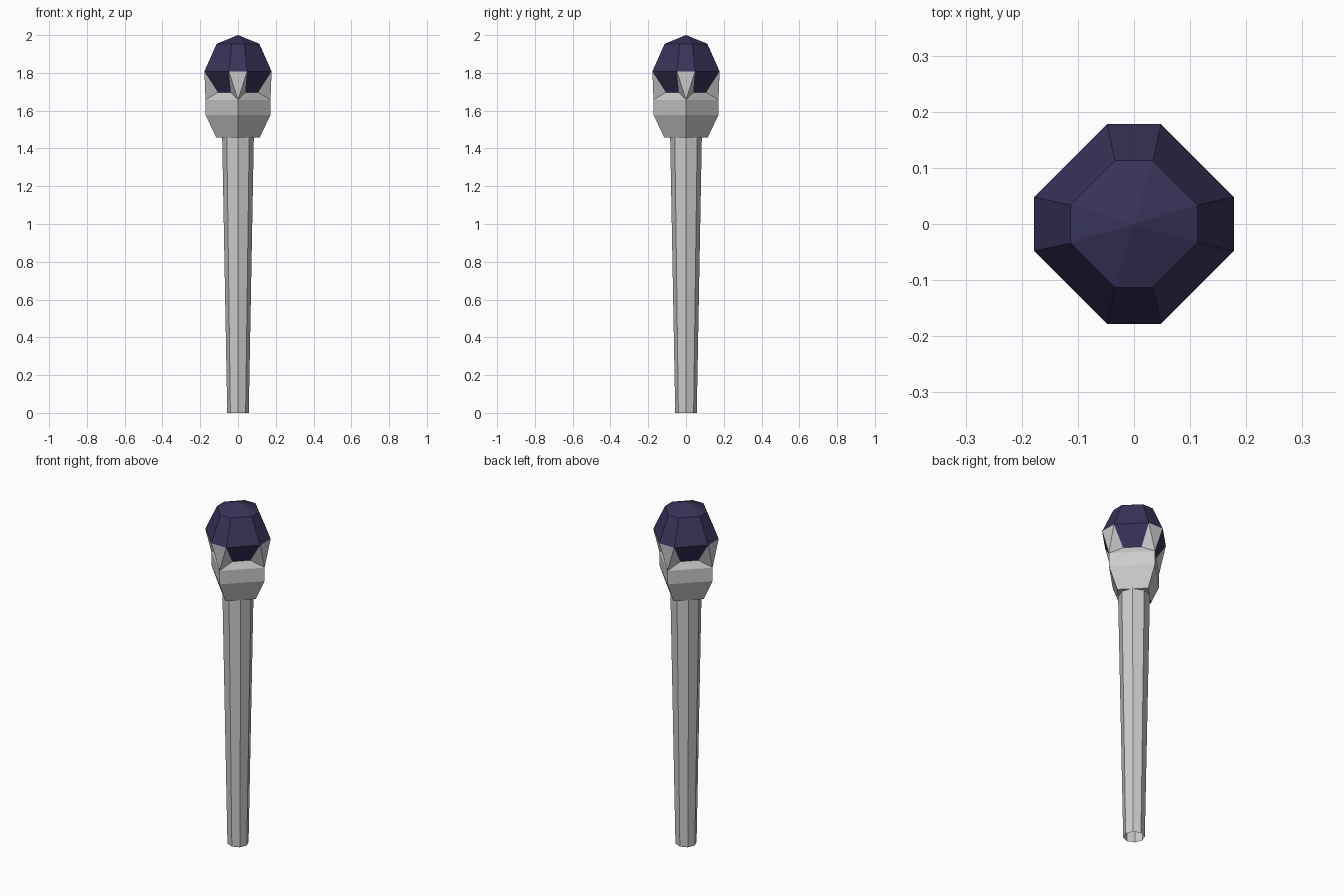
import bpy, bmesh
from math import cos, sin, pi

if "Cube" in bpy.data.objects:
    bpy.data.objects.remove(bpy.data.objects["Cube"])


def make_object(name, bm, color=None):
    bmesh.ops.recalc_face_normals(bm, faces=bm.faces)
    mesh = bpy.data.meshes.new(name)
    bm.to_mesh(mesh)
    bm.free()
    obj = bpy.data.objects.new(name, mesh)
    bpy.context.collection.objects.link(obj)
    if color:
        mat = bpy.data.materials.new(name + "_material")
        mat.diffuse_color = color
        mat.use_nodes = True
        mat.node_tree.nodes["Principled BSDF"].inputs["Base Color"].default_value = mat.diffuse_color
        mesh.materials.append(mat)
    return obj


def regular_ring(bm, sides, radius, z):
    return [bm.verts.new((radius * cos(2 * pi * i / sides),
                          radius * sin(2 * pi * i / sides), z)) for i in range(sides)]


def cut_ring(bm, a, b, z):
    # square with chamfered corners, starting at the +x side
    ring = []
    for i in range(4):
        c, s = round(cos(i * pi / 2)), round(sin(i * pi / 2))
        for y in (-b, b):
            ring.append(bm.verts.new((a * c - y * s, a * s + y * c, z)))
    return ring


def bridge(bm, low, high):
    n = len(low)
    for i in range(n):
        j = (i + 1) % n
        bm.faces.new((low[i], low[j], high[j], high[i]))


def fan(bm, ring, z):
    tip = bm.verts.new((0, 0, z))
    for i in range(len(ring)):
        bm.faces.new((ring[i], ring[(i + 1) % len(ring)], tip))


# Tapered eight-sided shaft, open at the foot
bm = bmesh.new()
bridge(bm, regular_ring(bm, 8, 0.057, 0), regular_ring(bm, 8, 0.084, 1.47))
make_object("shaft", bm)

# Square holder turned 45 degrees, with four claws rising from its corners
bm = bmesh.new()
rings = [regular_ring(bm, 4, r, z)
         for r, z in ((0.115, 1.458), (0.172, 1.578), (0.172, 1.657))]
bm.faces.new(rings[0])
for low, high in zip(rings, rings[1:]):
    bridge(bm, low, high)
corner = rings[-1]
seat = cut_ring(bm, 0.107, 0.038, 1.697)
claw = cut_ring(bm, 0.178, 0.048, 1.808)
for i in range(4):
    k, j = 2 * i, (i + 1) % 4
    bm.faces.new((corner[i], corner[j], seat[2 * j], seat[k + 1]))
    bm.faces.new((corner[i], claw[k + 1], claw[k]))
    bm.faces.new((corner[i], claw[k], seat[k]))
    bm.faces.new((corner[i], seat[k + 1], claw[k + 1]))
make_object("claw_holder", bm)

# Faceted gem
bm = bmesh.new()
rings = [cut_ring(bm, a, b, z) for a, b, z in
         ((0.107, 0.038, 1.697), (0.178, 0.048, 1.808), (0.113, 0.034, 1.954))]
for low, high in zip(rings, rings[1:]):
    bridge(bm, low, high)
fan(bm, rings[0], 1.66)
fan(bm, rings[-1], 2.0)
make_object("gem", bm, (0.04, 0.033, 0.1, 1))
